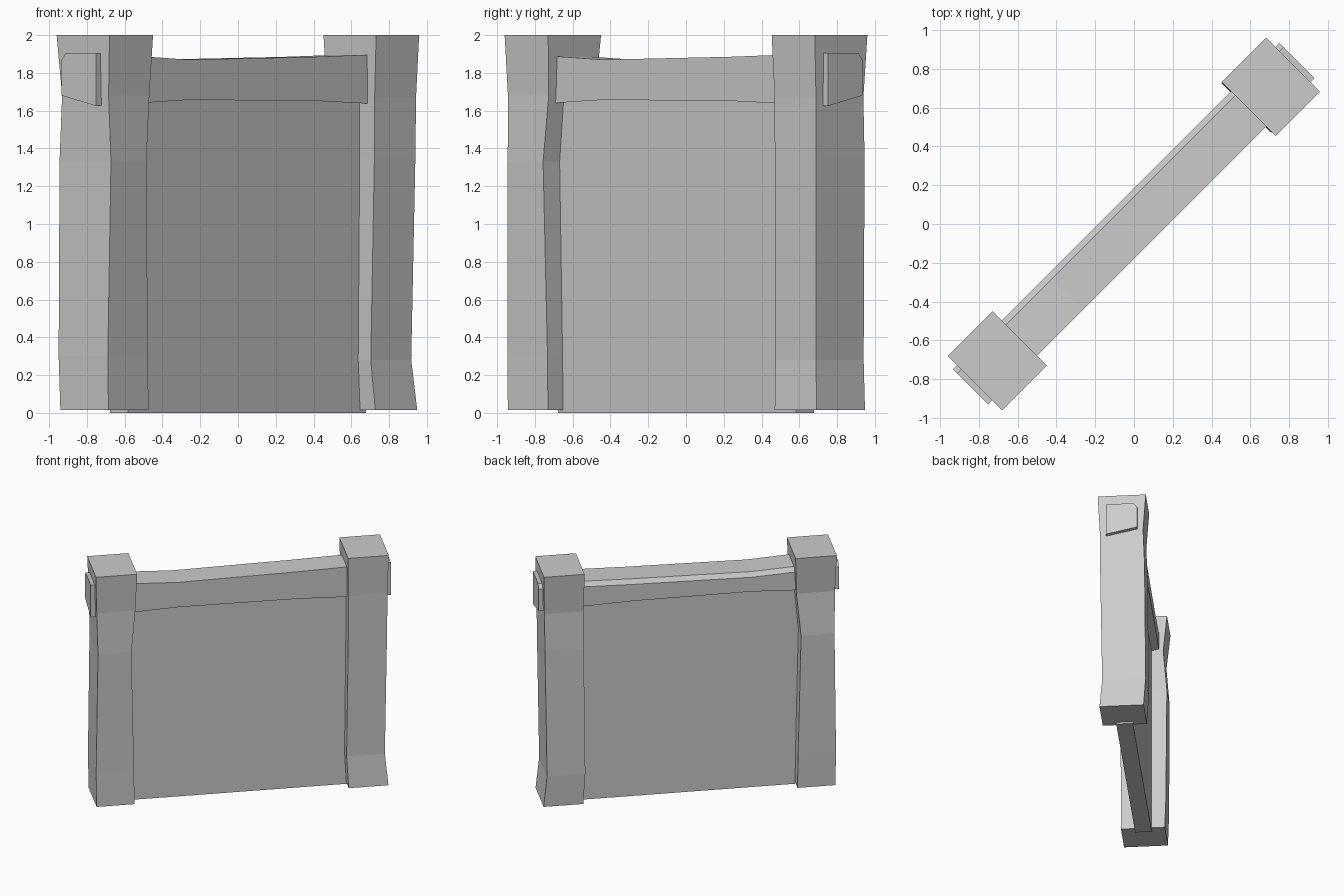
import bpy
import bmesh
from math import sqrt

cube = bpy.data.objects.get("Cube")
if cube:
    bpy.data.objects.remove(cube, do_unlink=True)

stone = bpy.data.materials.new("grey_stone")
stone.use_nodes = True
stone.diffuse_color = (0.6, 0.6, 0.6, 1)
stone.node_tree.nodes["Principled BSDF"].inputs["Base Color"].default_value = (0.6, 0.6, 0.6, 1)


def place(along, across, z):
    """The wall runs diagonally: turn along/across into x and y."""
    return ((along - across) / sqrt(2), (along + across) / sqrt(2), z)


def loft(name, sections):
    """Join a row of matching cross-sections into a closed solid."""
    bm = bmesh.new()
    rings = [[bm.verts.new(place(*p)) for p in section] for section in sections]
    for a, b in zip(rings, rings[1:]):
        for i in range(len(a)):
            j = (i + 1) % len(a)
            bm.faces.new((a[i], a[j], b[j], b[i]))
    bm.faces.new(rings[0])
    bm.faces.new(rings[-1])
    bmesh.ops.recalc_face_normals(bm, faces=bm.faces)
    mesh = bpy.data.meshes.new(name)
    bm.to_mesh(mesh)
    bm.free()
    mesh.materials.append(stone)
    obj = bpy.data.objects.new(name, mesh)
    bpy.context.collection.objects.link(obj)
    return obj


def rect(z, u0, u1, v0, v1):
    return [(u0, v0, z), (u1, v0, z), (u1, v1, z), (u0, v1, z)]


# Flat wall panel between the posts
loft("wall_panel", [rect(z, -0.89, 0.89, -0.068, 0.068) for z in (0, 1.75)])

# Roughly hewn posts: height, then extent along and across the wall
loft("right_post", [rect(*level) for level in (
    (0.015, -1.152, -0.852, -0.182, 0.178),
    (0.30, -1.156, -0.856, -0.181, 0.187),
    (1.33, -1.143, -0.878, -0.192, 0.193),
    (1.68, -1.151, -0.846, -0.182, 0.166),
    (2.0, -1.16, -0.834, -0.198, 0.198))])
loft("left_post", [rect(*level) for level in (
    (0.015, 0.846, 1.16, -0.182, 0.18),
    (0.28, 0.832, 1.135, -0.162, 0.195),
    (1.35, 0.843, 1.15, -0.178, 0.187),
    (1.67, 0.843, 1.153, -0.180, 0.175),
    (2.0, 0.838, 1.16, -0.196, 0.198))])


# Sagging top beam with one chamfered edge and a slanted underside
def beam_section(u, bottom, top):
    return [(u, -0.127, bottom), (u, 0.13, bottom + 0.055),
            (u, 0.13, top - 0.035), (u, 0.10, top), (u, -0.127, top)]


loft("top_beam", [beam_section(*s) for s in (
    (-1.19, 1.625, 1.905), (-0.5, 1.657, 1.87),
    (0.45, 1.652, 1.885), (1.19, 1.625, 1.905))])
